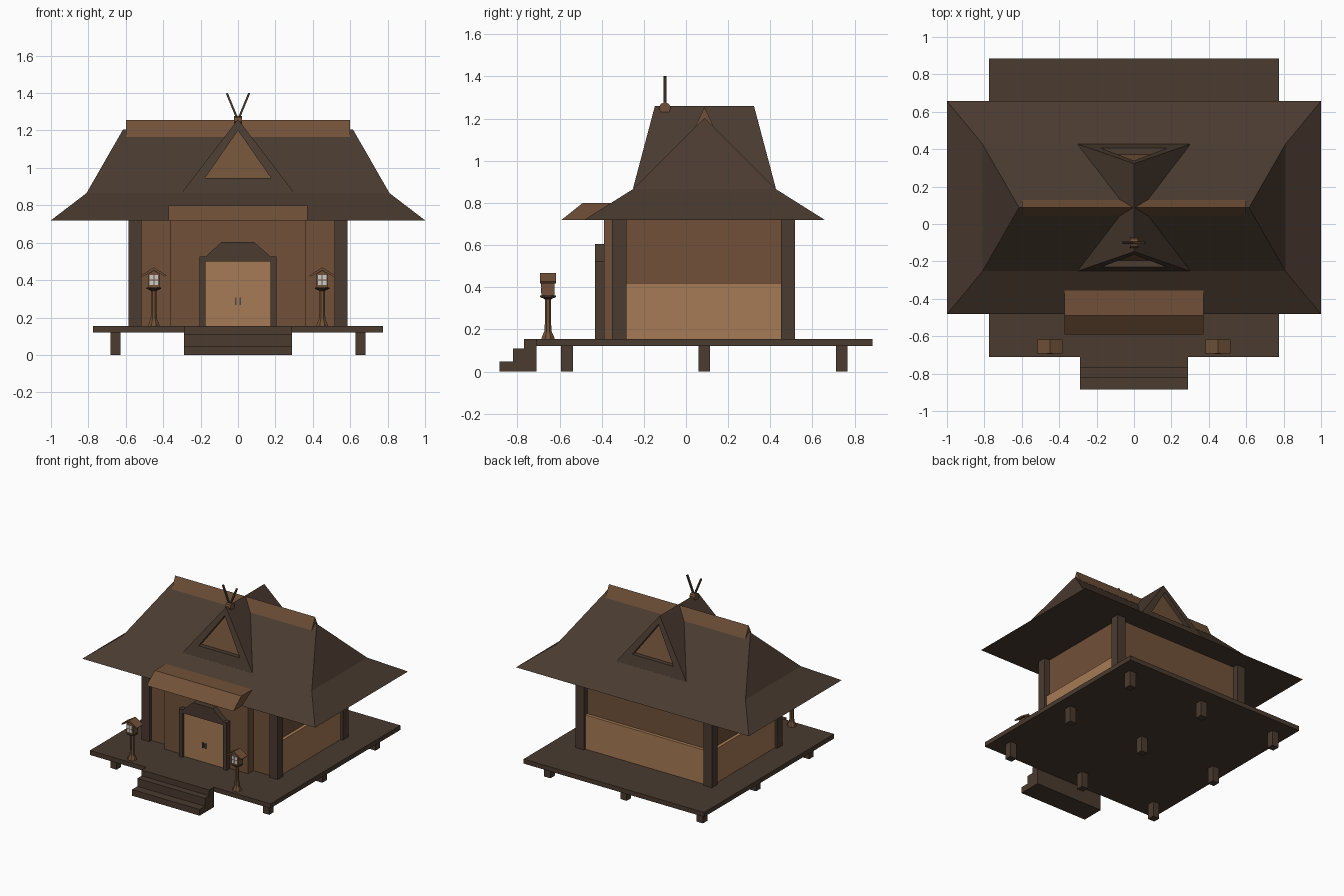
import bpy, bmesh, math
from mathutils import Vector

if "Cube" in bpy.data.objects:
    bpy.data.objects.remove(bpy.data.objects["Cube"])

CY = 0.0875   # depth centre of house, deck and roof
DECK = 0.155  # deck top


def material(name, hexcol):
    m = bpy.data.materials.new(name)
    lin = [(int(hexcol[i:i + 2], 16) / 255) ** 2.2 for i in (0, 2, 4)]
    m.diffuse_color = (*lin, 1)
    m.use_nodes = True
    m.node_tree.nodes["Principled BSDF"].inputs["Base Color"].default_value = m.diffuse_color
    return m


DARK = material("dark_wood", "4b3d33")
BROWN = material("brown_wood", "70523b")
LIGHT = material("light_wood", "a57a56")
PANE = material("pale_pane", "e0e0dc")
METAL = material("handle_metal", "4a4a4a")


def mesh(name, verts, faces, mat):
    bm = bmesh.new()
    vs = [bm.verts.new(v) for v in verts]
    for f in faces:
        bm.faces.new([vs[i] for i in f])
    bmesh.ops.remove_doubles(bm, verts=bm.verts, dist=1e-5)
    bmesh.ops.recalc_face_normals(bm, faces=bm.faces)
    me = bpy.data.meshes.new(name)
    bm.to_mesh(me)
    bm.free()
    me.materials.append(mat)
    ob = bpy.data.objects.new(name, me)
    bpy.context.collection.objects.link(ob)
    return ob


def loft(name, rings, mat):
    n = len(rings[0])
    verts = [v for r in rings for v in r]
    faces = [(k * n + i, k * n + (i + 1) % n, (k + 1) * n + (i + 1) % n, (k + 1) * n + i)
             for k in range(len(rings) - 1) for i in range(n)]
    faces += [tuple(range(n)), tuple(range(len(verts) - n, len(verts)))]
    return mesh(name, verts, faces, mat)


def prism(name, pts, axis, a, b, mat):
    # profile is (y, z) along x, or (x, z) along y
    def place(p, t):
        return (t, p[0], p[1]) if axis == 'x' else (p[0], t, p[1])
    return loft(name, [[place(p, t) for p in pts] for t in (a, b)], mat)


def box(name, x0, x1, y0, y1, z0, z1, mat):
    return prism(name, [(x0, z0), (x1, z0), (x1, z1), (x0, z1)], 'y', y0, y1, mat)


def lathe(name, x, y, profile, mat, sides=8):
    rings = [[(x + r * math.cos(math.tau * (i + .5) / sides),
               y + r * math.sin(math.tau * (i + .5) / sides), z) for i in range(sides)]
             for r, z in profile]
    return loft(name, rings, mat)


# Deck, stilts and steps
box("deck", -.775, .775, -.71, .885, .12, DECK, DARK)
for i in (-1, 0, 1):
    for j in (-1, 0, 1):
        x, y = i * .655, CY + j * .652
        box("deck_stilt", x - .0275, x + .0275, y - .0275, y + .0275, 0, .125, DARK)
prism("steps", [(-.885, 0), (-.885, .048), (-.82, .048), (-.82, .11), (-.768, .11),
                (-.768, DECK), (-.71, DECK), (-.71, 0)], 'x', -.29, .29, DARK)

# Corner posts and walls
for s in (-1, 1):
    for y in (-.35, .45):
        a, b = sorted((s * .515, s * .585))
        box("corner_post", a, b, y, y + .068, DECK, .73, DARK)
    # side lower panels
    a, b = sorted((s * .5, s * .565))
    box("side_lower_panel", a, b, -.29, .455, DECK, .42, LIGHT)
box("main_wall", -.54, .54, -.325, .475, DECK, .73, BROWN)
box("back_lower_panel", -.52, .52, .44, .5, DECK, .42, LIGHT)
box("entrance_wall", -.36, .36, -.39, -.32, DECK, .73, BROWN)

# Door with shaped frame
prism("door_frame", [(-.205, DECK), (-.205, .525), (-.175, .525), (-.085, .605),
                     (.085, .605), (.175, .525), (.205, .525), (.205, DECK),
                     (.175, DECK), (.175, .5), (-.175, .5), (-.175, DECK)],
      'y', -.432, -.385, DARK)
box("door", -.177, .177, -.41, -.385, DECK, .502, LIGHT)
for s in (-1, 1):
    box("door_handle", s * .012 - .005, s * .012 + .005, -.418, -.408, .267, .306, METAL)

# Main hipped roof with flared eaves
rings = [[(-x, CY - y, z), (x, CY - y, z), (x, CY + y, z), (-x, CY + y, z)]
         for x, y, z in ((1, .57, .72), (.81, .34, .865))]
verts = rings[0] + rings[1] + [(-.615, CY, 1.205), (.615, CY, 1.205)]
faces = [(0, 1, 2, 3)] + [(i, (i + 1) % 4, 4 + (i + 1) % 4, 4 + i) for i in range(4)]
faces += [(4, 5, 9, 8), (5, 6, 9), (6, 7, 8, 9), (7, 4, 8)]
mesh("main_roof", verts, faces, DARK)
prism("ridge_cap", [(CY - .042, 1.165), (CY + .042, 1.165), (CY, 1.255)], 'x', -.6, .6, BROWN)

# Porch roof over the door
prism("porch_roof", [(-.59, .72), (-.49, .80), (-.355, .80), (-.355, .72)],
      'x', -.372, .372, BROWN)

# Cross gable with a recessed triangle at each end
OUTER = [(-.3, .868), (.3, .868), (0, 1.26)]
INNER = [(-.177, .945), (.177, .945), (0, 1.2)]


def gable_y(z):
    return .34 - (z - .865) * .105 / .395


verts, faces = [], []
for s in (-1, 1):
    o = len(verts)
    for tri, depth in ((OUTER, 0), (INNER, 0), (INNER, .035)):
        verts += [(x, CY + s * (gable_y(z) - depth), z) for x, z in tri]
    for k in (0, 3):
        faces += [(o + k + i, o + k + (i + 1) % 3, o + k + 3 + (i + 1) % 3, o + k + 3 + i)
                  for i in range(3)]
    mesh("gable_panel", verts[-3:], [(0, 1, 2) if s < 0 else (2, 1, 0)], BROWN)
    if s > 0:
        faces += [(i, (i + 1) % 3, o + (i + 1) % 3, o + i) for i in range(3)]
mesh("cross_gable", verts, faces, DARK)

# Crossed ridge finial on the front of the gable
FY = -.1
prism("finial_knot", [(FY + .028 * math.cos(math.tau * i / 8), 1.25 + .028 * math.sin(math.tau * i / 8))
                      for i in range(8)], 'x', -.022, .022, BROWN)
for s in (-1, 1):
    prism("finial_horn", [(s * -.008, 1.25), (s * .004, 1.25), (s * .065, 1.398), (s * .055, 1.402)],
          'y', FY - .007, FY + .007, DARK)

# Pair of post lanterns
LY = -.655
for s in (-1, 1):
    x = s * .45
    lathe("lantern_post", x, LY, [(.034, DECK), (.03, .168), (.019, .19), (.016, .23),
                                  (.016, .34), (.022, .352)], BROWN)
    lathe("lantern_plate", x, LY, [(.02, .345), (.042, .354), (.042, .361)], DARK)
    prism("lantern_box", [(x - .03, .36), (x + .03, .36), (x + .03, .432), (x, .452), (x - .03, .432)],
          'y', LY - .03, LY + .03, BROWN)
    for px in (-.0125, .0125):
        for pz in (.385, .414):
            box("lantern_pane", x + px - .01, x + px + .01, LY - .032, LY + .032,
                pz - .012, pz + .012, PANE)
    prism("lantern_roof", [(x - .067, .426), (x, .468), (x + .067, .426), (x + .061, .418),
                           (x, .453), (x - .061, .418)], 'y', LY - .038, LY + .038, BROWN)
